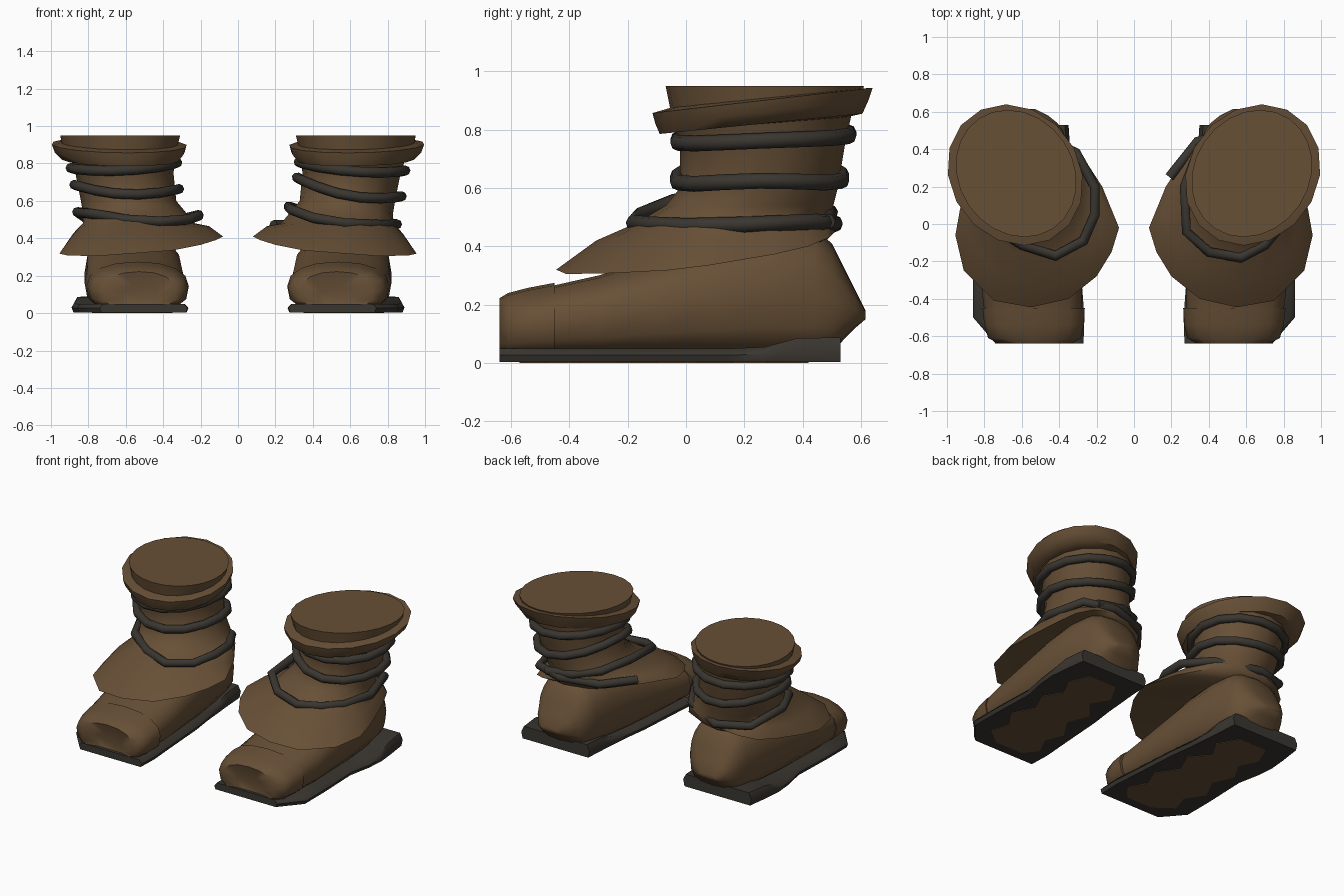
import bpy, bmesh, math

if "Cube" in bpy.data.objects:
    bpy.data.objects.remove(bpy.data.objects["Cube"])


def material(name, rgb):
    m = bpy.data.materials.new(name)
    m.diffuse_color = (*rgb, 1)
    m.use_nodes = True
    m.node_tree.nodes["Principled BSDF"].inputs["Base Color"].default_value = m.diffuse_color
    return m


LEATHER = material("brown_leather", (0.135, 0.079, 0.037))
DARK = material("dark_rubber", (0.042, 0.037, 0.030))
N = 16


def finish(ob, mat, angle):
    ob.data.materials.clear()
    ob.data.materials.append(mat)
    bpy.ops.object.select_all(action='DESELECT')
    ob.select_set(True)
    bpy.context.view_layer.objects.active = ob
    bpy.ops.object.shade_smooth_by_angle(angle=math.radians(angle))


def loft(name, rings, mat, side, angle=40):
    """Skin closed rings of equal length and cap both ends."""
    bm = bmesh.new()
    vs = [[bm.verts.new((x * side, y, z)) for x, y, z in r] for r in rings]
    n = len(rings[0])
    for a, b in zip(vs, vs[1:]):
        for i in range(n):
            j = (i + 1) % n
            bm.faces.new((a[i], a[j], b[j], b[i]))
    bm.faces.new(vs[0])
    bm.faces.new(vs[-1])
    bmesh.ops.recalc_face_normals(bm, faces=bm.faces)
    me = bpy.data.meshes.new(name)
    bm.to_mesh(me)
    bm.free()
    ob = bpy.data.objects.new(name, me)
    bpy.context.collection.objects.link(ob)
    finish(ob, mat, angle)


def oval(x0, x1, y0, y1, z, sx=0.0, sy=0.0, n=N, shear=0.0, drop=0.0):
    """Horizontal oval, optionally tilted, skewed, or sagging at front and back."""
    cx, cy = (x0 + x1) / 2, (y0 + y1) / 2
    pts = []
    for i in range(n):
        a = 2 * math.pi * i / n
        dx, dy = math.cos(a) * (x1 - x0) / 2, math.sin(a) * (y1 - y0) / 2
        pts.append((cx + dx + shear * dy, cy + dy,
                    z + sx * dx + sy * dy - drop * math.sin(a) ** 2))
    return pts


def section(y, x0, x1, z0, z1, top=0.8):
    """Upright rounded cross-section of the foot."""
    pts = []
    for i in range(N):
        a = 2 * math.pi * i / N
        c, s = math.cos(a), math.sin(a)
        p = 0.65 if s < 0 else top
        pts.append(((x0 + x1) / 2 + math.copysign(abs(c) ** p, c) * (x1 - x0) / 2, y,
                    (z0 + z1) / 2 + math.copysign(abs(s) ** p, s) * (z1 - z0) / 2))
    return pts


def tube(name, pts, side, cyclic=True):
    """Lace following a path."""
    cu = bpy.data.curves.new(name, 'CURVE')
    cu.dimensions = '3D'
    cu.bevel_depth = 0.027
    cu.bevel_resolution = 2
    cu.use_fill_caps = True
    sp = cu.splines.new('POLY')
    sp.points.add(len(pts) - 1)
    for p, (x, y, z) in zip(sp.points, pts):
        p.co = (x * side, y, z, 1)
    sp.use_cyclic_u = cyclic
    ob = bpy.data.objects.new(name, cu)
    bpy.context.collection.objects.link(ob)
    bpy.ops.object.select_all(action='DESELECT')
    ob.select_set(True)
    bpy.context.view_layer.objects.active = ob
    bpy.ops.object.convert(target='MESH')
    finish(bpy.context.object, DARK, 60)


# drooping edge of the flared skirt, counter-clockwise from the outer side
SKIRT = [(.93, .08, .335), (.87, .30, .372), (.82, .42, .40), (.73, .49, .43),
         (.60, .51, .45), (.45, .48, .45), (.30, .40, .44), (.17, .20, .43),
         (.08, -.02, .41), (.12, -.15, .39), (.20, -.28, .365), (.35, -.40, .335),
         (.55, -.445, .32), (.75, -.41, .305), (.91, -.25, .308), (.955, -.06, .318)]

# low lace, one path per boot
LOW_LACE = {
    1: [(.19, .25, .47), (.34, .44, .47), (.58, .51, .48), (.78, .45, .485), (.85, .20, .475),
        (.79, 0, .47), (.70, -.11, .475), (.57, -.18, .48), (.40, -.15, .51),
        (.28, -.04, .555), (.27, .20, .57), (.35, .41, .545), (.50, .495, .515), (.70, .485, .485)],
    -1: [(.31, .38, .50), (.21, .20, .525), (.21, .05, .52), (.27, -.09, .50), (.42, -.17, .49),
         (.60, -.11, .50), (.77, 0, .53), (.86, .20, .54), (.79, .44, .49), (.58, .51, .475)]}
# upper laces: height, x slope, y slope, sag
UPPER = {1: [(.785, -.08, .04, .015), (.675, -.18, .01, .045)],
         -1: [(.79, -.05, .04, .015), (.675, .04, 0, .04)]}

for side, tag in ((1, "right"), (-1, "left")):
    # shaft with flared skirt
    neck = oval(.23, .83, -.17, .50, .48)
    mid = [tuple((a + b) / 2 for a, b in zip(p, q)) for p, q in zip(SKIRT, neck)]
    mid = [(x, y, z + .02) for x, y, z in mid]
    under = [(x, y, min(z + .01, .41)) for x, y, z in oval(.32, .80, -.12, .47, .385, 0, .05)]
    loft(tag + "_shaft", [under, SKIRT, mid, neck,
                          oval(.28, .83, -.07, .505, .54), oval(.33, .84, -.02, .52, .60),
                          oval(.345, .87, -.02, .545, .75), oval(.33, .90, -.04, .57, .84, 0, .08)],
         LEATHER, side, 60)

    # rolled cuff and flat lid inside it
    loft(tag + "_cuff", [oval(.35, .89, -.02, .55, .82, 0, .08, shear=.1),
                         oval(.315, .94, -.09, .605, .82, 0, .10, shear=.12),
                         oval(.285, .98, -.105, .625, .86, 0, .11, shear=.13),
                         oval(.275, .995, -.115, .64, .90, 0, .115, shear=.13),
                         oval(.335, .945, -.05, .595, .908, 0, .10, shear=.13)], LEATHER, side, 50)
    loft(tag + "_lid", [oval(.335, .93, -.05, .58, .85, n=24, shear=.13),
                        oval(.31, .95, -.07, .61, .95, n=24, shear=.13)], LEATHER, side)

    # foot with bulging heel
    foot = [(-.47, .28, .80, .02, .262), (-.30, .28, .82, .02, .30), (-.10, .29, .82, .02, .36),
            (.10, .30, .82, .02, .42), (.30, .33, .80, .02, .46), (.44, .36, .77, .02, .46),
            (.50, .38, .75, .03, .41), (.54, .41, .73, .08, .33), (.58, .46, .70, .12, .25),
            (.615, .53, .65, .15, .18)]
    loft(tag + "_foot", [section(*s) for s in foot], LEATHER, side, 60)

    # toe cap with a dented tip
    cap = [(-.45, .263, .81, .015, .275), (-.54, .268, .80, .015, .258),
           (-.61, .285, .78, .015, .24), (-.64, .335, .72, .02, .222), (-.62, .43, .62, .03, .15)]
    loft(tag + "_toe_cap", [section(*s, top=.9) for s in cap], LEATHER, side, 50)

    # sole: y, inner x, outer x, top height
    sole = [(-.64, .27, .74, .05), (-.50, .265, .86, .05), (-.30, .28, .86, .05),
            (0, .30, .85, .05), (.15, .32, .88, .05), (.27, .33, .89, .055),
            (.38, .34, .88, .085), (.53, .35, .86, .088)]
    loft(tag + "_sole", [[(a + .01, y, .004), (b - .01, y, .004), (b, y, t * .55),
                          (b - .02, y, t), (a + .02, y, t), (a, y, t * .55)]
                         for y, a, b, t in sole], DARK, side, 50)

    # worn patch under the sole
    patch = [(-.57, .42, .62), (-.48, .35, .74), (-.36, .41, .70), (-.24, .36, .78),
             (-.10, .45, .71), (.04, .39, .77), (.16, .49, .70), (.28, .42, .76), (.42, .50, .70)]
    loft(tag + "_sole_patch", [[(a, y, 0), (b, y, 0), (b, y, .006), (a, y, .006)]
                               for y, a, b in patch], LEATHER, side, 30)

    # laces wound around the shaft
    for part, box, fit in zip(("_top_lace", "_middle_lace"),
                              ((.325, .895, -.035, .565), (.315, .875, -.035, .54)), UPPER[side]):
        z, sx, sy, sag = fit
        tube(tag + part, oval(*box, z, sx, sy, 14, drop=sag), side)
    tube(tag + "_low_lace", LOW_LACE[side], side, side < 0)
